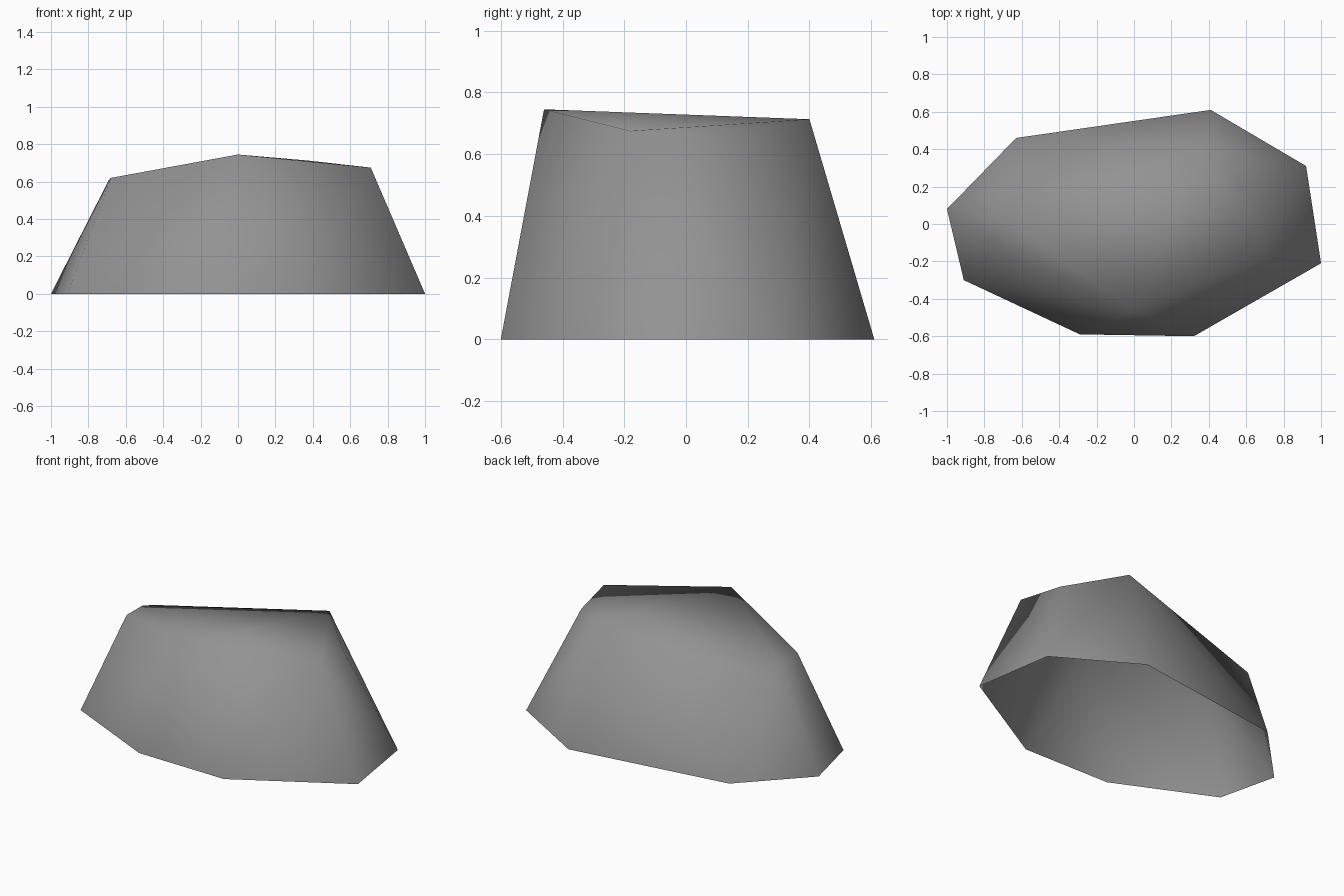
import bpy
import bmesh

cube = bpy.data.objects.get("Cube")
if cube:
    bpy.data.objects.remove(cube, do_unlink=True)

# Stone colour
stone = bpy.data.materials.new("stone_grey")
stone.use_nodes = True
colour = (0.29, 0.29, 0.29, 1)
stone.diffuse_color = colour
stone.node_tree.nodes["Principled BSDF"].inputs["Base Color"].default_value = colour

# Ground outline and the corners of the crown
outline = [(-1, .08), (-.63, .46), (.41, .61), (.92, .31),
           (1, -.21), (.32, -.6), (-.29, -.59), (-.91, -.3)]
crown = [(0, -.46, .745), (.71, -.18, .675), (.66, .12, .65), (.37, .4, .713),
         (-.7, .2, .54), (-.69, .02, .61), (-.68, -.16, .62)]

# Wrap the corners in a convex shell
bm = bmesh.new()
for x, y in outline:
    bm.verts.new((x, y, 0))
for corner in crown:
    bm.verts.new(corner)
bmesh.ops.convex_hull(bm, input=bm.verts[:])
bmesh.ops.recalc_face_normals(bm, faces=bm.faces[:])

# Leave the underside open
under = [f for f in bm.faces if all(v.co.z < 0.001 for v in f.verts)]
bmesh.ops.delete(bm, geom=under, context="FACES")
for face in bm.faces:
    face.smooth = True

mesh = bpy.data.meshes.new("rock")
bm.to_mesh(mesh)
bm.free()
mesh.materials.append(stone)
rock = bpy.data.objects.new("rock", mesh)
bpy.context.collection.objects.link(rock)
